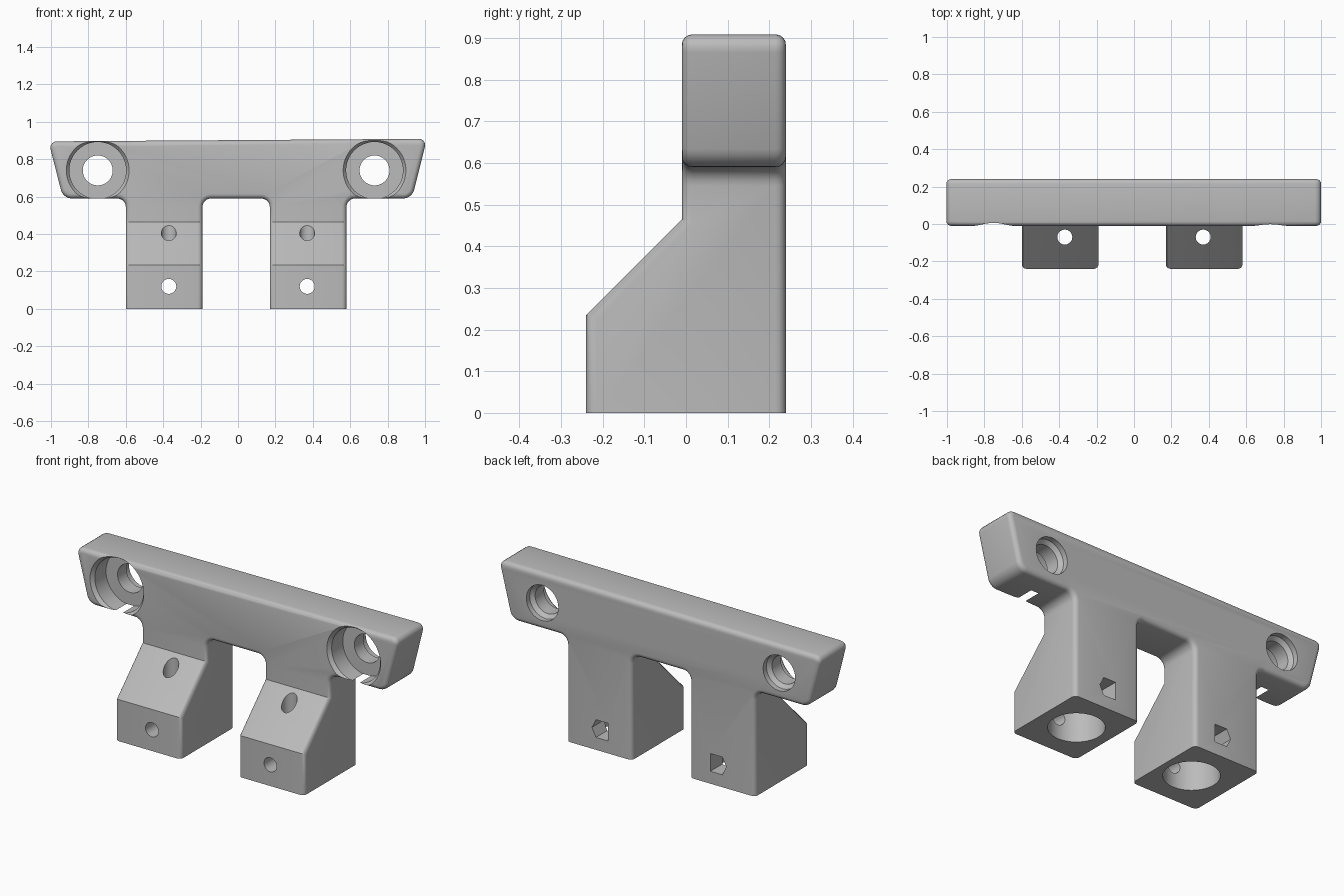
import bpy, bmesh, math
from mathutils import Vector, Matrix

cube = bpy.data.objects.get("Cube")
if cube:
    bpy.data.objects.remove(cube, do_unlink=True)

grey = bpy.data.materials.new("plain grey")
grey.use_nodes = True
colour = (0.5, 0.5, 0.5, 1)
grey.diffuse_color = colour
grey.node_tree.nodes["Principled BSDF"].inputs["Base Color"].default_value = colour


def make_object(name, bm):
    bmesh.ops.recalc_face_normals(bm, faces=bm.faces)
    mesh = bpy.data.meshes.new(name)
    bm.to_mesh(mesh)
    bm.free()
    mesh.materials.append(grey)
    obj = bpy.data.objects.new(name, mesh)
    bpy.context.collection.objects.link(obj)
    return obj


def extrude(points, direction):
    """Closed prism from a list of 3D points."""
    bm = bmesh.new()
    face = bm.faces.new([bm.verts.new(p) for p in points])
    new = bmesh.ops.extrude_face_region(bm, geom=[face], use_keep_orig=True)["geom"]
    bmesh.ops.translate(bm, vec=direction,
                        verts=[v for v in new if isinstance(v, bmesh.types.BMVert)])
    return bm


def turned(name, profile, origin, along_y):
    """Solid turned from (radius, distance) pairs, along +y or +z."""
    steps = 48
    bm = bmesh.new()
    rings = [[bm.verts.new((r * math.cos(i * math.tau / steps),
                            r * math.sin(i * math.tau / steps), d))
              for i in range(steps)] for r, d in profile]
    for a, b in zip(rings, rings[1:]):
        for i in range(steps):
            j = (i + 1) % steps
            bm.faces.new((a[i], a[j], b[j], b[i]))
    bm.faces.new(rings[0])
    bm.faces.new(rings[-1])
    turn = Matrix.Rotation(-math.pi / 2, 4, 'X') if along_y else Matrix()
    bm.transform(Matrix.Translation(origin) @ turn)
    return make_object(name, bm)


def cut(target, cutter):
    mod = target.modifiers.new("cut", 'BOOLEAN')
    mod.operation = 'DIFFERENCE'
    mod.solver = 'EXACT'
    mod.object = cutter
    bpy.context.view_layer.objects.active = target
    bpy.ops.object.modifier_apply(modifier=mod.name)
    bpy.data.objects.remove(cutter, do_unlink=True)


# Bracket body: crossbar and two legs as one outline
outline = [(-.6, 0), (-.19, 0), (-.19, .59), (.17, .59), (.17, 0), (.58, 0),
           (.58, .59), (.93, .59), (1.01, .909), (-1.013, .895), (-.935, .59), (-.6, .59)]
bm = extrude([(x, -.24, z) for x, z in outline], Vector((0, .48, 0)))
corners = [e for e in bm.edges
           if abs(e.verts[0].co.y - e.verts[1].co.y) > .1 and e.verts[0].co.z > .1]
bmesh.ops.bevel(bm, geom=corners, offset=.045, segments=5, profile=.5,
                affect='EDGES', clamp_overlap=False)
bracket = make_object("bracket", bm)

# Sloping shoulder in front of the crossbar
shoulder = [(-.3, .175), (-.01, .465), (-.01, 1.1), (-.3, 1.1)]
cut(bracket, make_object("shoulder_cutter", extrude(
    [(-1.2, y, z) for y, z in shoulder], Vector((2.4, 0, 0)))))

# Round the outer edges, leaving the feet and the slope lines crisp
bm = bmesh.new()
bm.from_mesh(bracket.data)
bmesh.ops.remove_doubles(bm, verts=bm.verts, dist=1e-5)
edges = [e for e in bm.edges if len(e.link_faces) == 2
         and e.calc_face_angle() > math.radians(50)
         and max(v.co.z for v in e.verts) > .001]
bmesh.ops.bevel(bm, geom=edges, offset=.025, segments=4, profile=.5,
                affect='EDGES', clamp_overlap=False)
bmesh.ops.recalc_face_normals(bm, faces=bm.faces)
bm.to_mesh(bracket.data)
bm.free()

# Stepped mounting holes in the crossbar
mount = [(.175, -.05), (.168, -.01), (.152, .01), (.152, .11), (.08, .11),
         (.08, .19), (.1, .21), (.1, .3)]
for x in (-.75, .73):
    cut(bracket, turned("mount_cutter", mount, (x, 0, .74), True))

# Leg sockets, vertical and cross holes, nut pockets at the back
for x, side in ((-.37, -1), (.37, 1)):
    cut(bracket, turned("socket_cutter", [(.142, -.1), (.142, .24)], (x, 0, 0), False))
    cut(bracket, turned("riser_cutter", [(.04, .1), (.04, .55)], (x, -.07, 0), False))
    cut(bracket, turned("cross_cutter", [(.04, -.4), (.04, .4)], (x, 0, .12), True))
    pocket = [(-.05, -.05), (.025, -.05), (.05, 0), (.025, .05), (-.05, .05)]
    cut(bracket, make_object("nut_cutter", extrude(
        [(x + side * u, .1, .12 + v) for u, v in pocket], Vector((0, .3, 0)))))

bpy.ops.object.select_all(action='DESELECT')
bracket.select_set(True)
bpy.context.view_layer.objects.active = bracket
bpy.ops.object.shade_smooth_by_angle(angle=math.radians(30))
